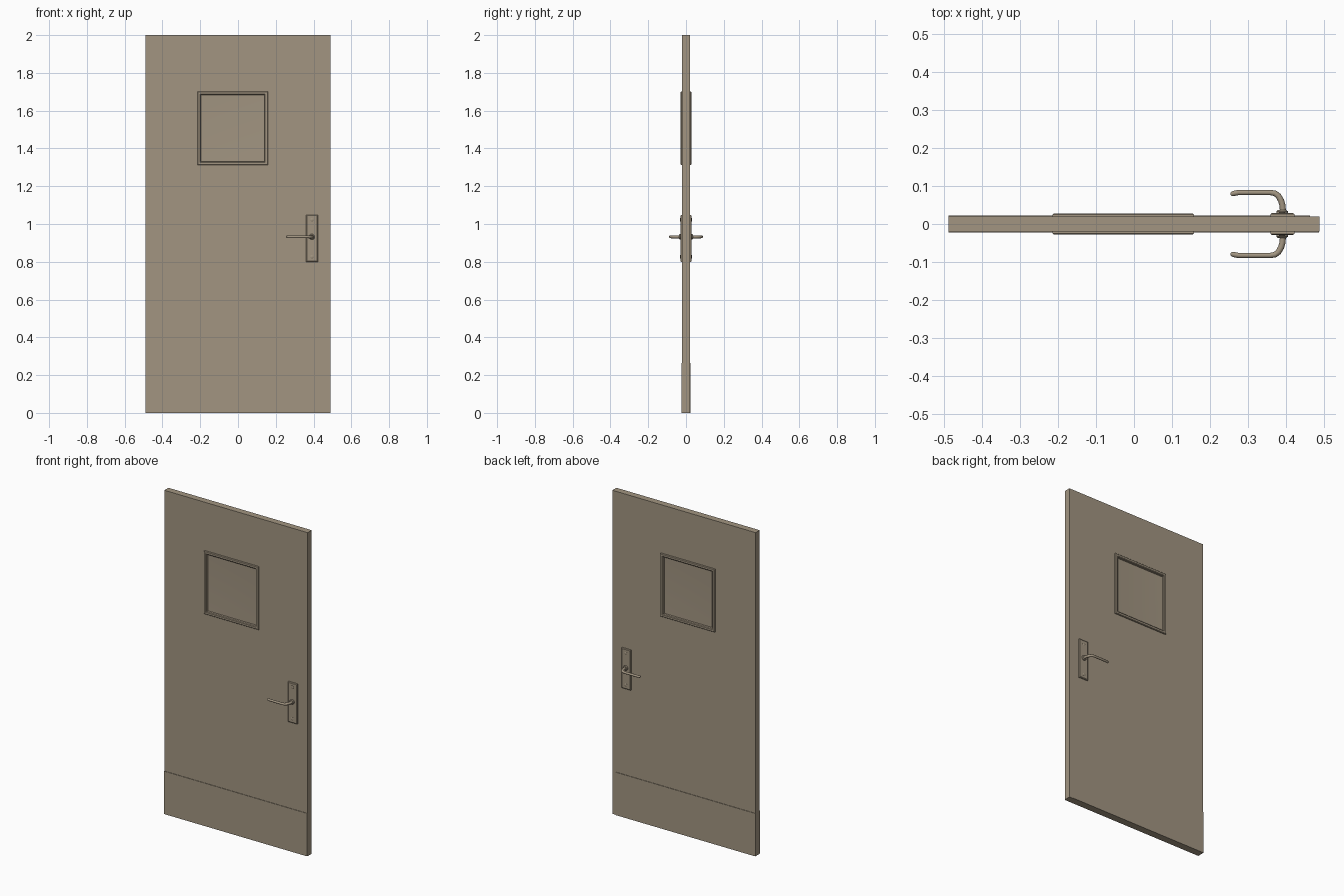
import bpy, bmesh, math
from mathutils import Vector, Matrix

if "Cube" in bpy.data.objects:
    bpy.data.objects.remove(bpy.data.objects["Cube"])

paint = bpy.data.materials.new("warm_grey_beige")
paint.diffuse_color = (0.36, 0.30, 0.22, 1)
paint.use_nodes = True
paint.node_tree.nodes["Principled BSDF"].inputs["Base Color"].default_value = paint.diffuse_color


def finish(bm, name, smooth=False):
    bmesh.ops.recalc_face_normals(bm, faces=bm.faces)
    me = bpy.data.meshes.new(name)
    bm.to_mesh(me)
    bm.free()
    me.materials.append(paint)
    ob = bpy.data.objects.new(name, me)
    bpy.context.collection.objects.link(ob)
    if smooth:
        bpy.ops.object.select_all(action='DESELECT')
        ob.select_set(True)
        bpy.context.view_layer.objects.active = ob
        bpy.ops.object.shade_smooth_by_angle(angle=math.radians(40))
    return ob


def loft(name, loops, closed=False, smooth=False):
    """Bridge point loops; closed joins last to first, otherwise ends are capped."""
    bm = bmesh.new()
    rings = [[bm.verts.new(p) for p in loop] for loop in loops]
    n = len(rings[0])
    pairs = list(zip(rings, rings[1:])) + ([(rings[-1], rings[0])] if closed else [])
    for a, b in pairs:
        for i in range(n):
            j = (i + 1) % n
            bm.faces.new((a[i], a[j], b[j], b[i]))
    if not closed:
        bm.faces.new(rings[0])
        bm.faces.new(rings[-1])
    return finish(bm, name, smooth)


def rect(r, y, inset=0.0):
    x0, x1, z0, z1 = r
    x0, x1, z0, z1 = x0 + inset, x1 - inset, z0 + inset, z1 - inset
    return [(x0, y, z0), (x1, y, z0), (x1, y, z1), (x0, y, z1)]


def disc(name, x, z, r, y0, y1, r2, seg=16):
    def ring(y, rad):
        return [(x + rad * math.cos(2 * math.pi * i / seg), y,
                 z + rad * math.sin(2 * math.pi * i / seg)) for i in range(seg)]
    loft(name, [ring(y0, r), ring(y0 + (y1 - y0) * 0.6, r), ring(y1, r2)], smooth=True)


T = 0.02                                   # half thickness of the leaf
OUTER = (-0.49, 0.49, 0.0, 2.0)
FRAME = (-0.215, 0.158, 1.312, 1.702)
HOLE = (-0.198, 0.141, 1.329, 1.685)

# door leaf with window opening
loft("door_leaf", [rect(OUTER, -T), rect(OUTER, T), rect(HOLE, T), rect(HOLE, -T)], closed=True)

# window pane, slightly dished on both sides
bm = bmesh.new()
cx, cz = (HOLE[0] + HOLE[1]) / 2, (HOLE[2] + HOLE[3]) / 2
front = [bm.verts.new(p) for p in rect(HOLE, -0.012)]
back = [bm.verts.new(p) for p in rect(HOLE, 0.012)]
for ring, y in ((front, -0.004), (back, 0.004)):
    c = bm.verts.new((cx, y, cz))
    for i in range(4):
        bm.faces.new((ring[i], ring[(i + 1) % 4], c))
for i in range(4):
    j = (i + 1) % 4
    bm.faces.new((front[i], front[j], back[j], back[i]))
finish(bm, "window_pane", smooth=True)

# fittings repeated on both sides
for s, side in ((-1, "front"), (1, "back")):
    # raised window frame
    loft("window_frame_" + side,
         [rect(FRAME, s * (T - 0.002)), rect(FRAME, s * 0.025), rect(FRAME, s * 0.028, 0.003),
          rect(HOLE, s * 0.028, -0.003), rect(HOLE, s * 0.025, 0.001),
          rect(HOLE, s * (T - 0.008), 0.001)], closed=True)

    # kick plate
    kick = (-0.49, 0.488 if s < 0 else 0.465, 0.0, 0.265)
    loft("kick_plate_" + side, [rect(kick, s * (T - 0.001)), rect(kick, s * 0.023)])

    # handle backplate with bevelled rim
    plate = (0.36, 0.423, 0.80, 1.048)
    loft("handle_plate_" + side,
         [rect(plate, s * (T - 0.001)), rect(plate, s * 0.026), rect(plate, s * 0.029, 0.004)])

    # plate screws and lever collar
    for k, z in (("upper", 1.022), ("lower", 0.826)):
        disc("screw_%s_%s" % (k, side), 0.391, z, 0.009, s * 0.028, s * 0.032, 0.006)
    disc("lever_collar_" + side, 0.391, 0.932, 0.015, s * 0.028, s * 0.037, 0.011)

    # lever: tube swept along a bent path (x, y, radius)
    path = [(0.393, 0.030, .008), (0.392, 0.048, .008), (0.388, 0.062, .008),
            (0.381, 0.074, .008), (0.372, 0.081, .0075), (0.360, 0.083, .007),
            (0.320, 0.083, .007), (0.275, 0.083, .007), (0.265, 0.081, .007),
            (0.258, 0.079, .006), (0.255, 0.078, .003)]
    loops = []
    for i, (x, y, r) in enumerate(path):
        a, b = path[max(i - 1, 0)], path[min(i + 1, len(path) - 1)]
        t = Vector((b[0] - a[0], s * (b[1] - a[1]), 0)).normalized()
        n = Vector((-t.y, t.x, 0))
        c = Vector((x, s * y, 0.932))
        loops.append([c + r * (math.cos(q) * n + math.sin(q) * Vector((0, 0, 1)))
                      for q in (2 * math.pi * k / 14 for k in range(14))])
    loft("lever_" + side, loops, smooth=True)
